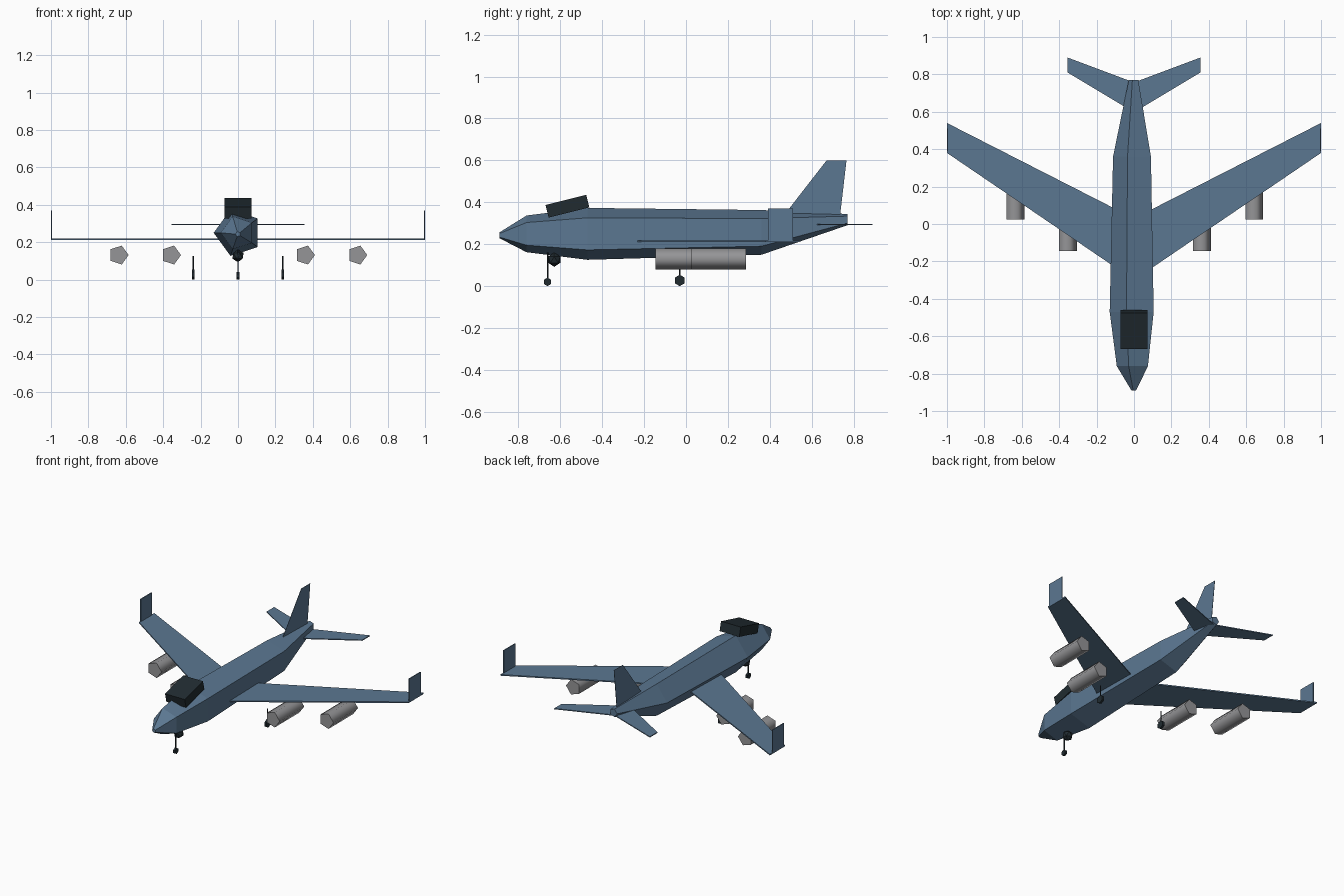
import bpy, bmesh, math
from mathutils import Vector, Matrix

default = bpy.data.objects.get("Cube")
if default:
    bpy.data.objects.remove(default, do_unlink=True)


def material(name, rgb):
    m = bpy.data.materials.new(name)
    m.use_nodes = True
    m.diffuse_color = (*rgb, 1)
    m.node_tree.nodes["Principled BSDF"].inputs["Base Color"].default_value = (*rgb, 1)
    return m


BLUE = material("slate_blue", (0.105, 0.185, 0.285))
DARK = material("near_black", (0.015, 0.024, 0.030))
GREY = material("engine_grey", (0.30, 0.30, 0.31))


def finish(name, bm, mat):
    bmesh.ops.recalc_face_normals(bm, faces=bm.faces)
    mesh = bpy.data.meshes.new(name)
    bm.to_mesh(mesh)
    bm.free()
    mesh.materials.append(mat)
    obj = bpy.data.objects.new(name, mesh)
    bpy.context.collection.objects.link(obj)
    return obj


def loft(name, rings, mat):
    """Skin a list of equal-length rings and cap both ends."""
    bm = bmesh.new()
    loops = [[bm.verts.new(p) for p in ring] for ring in rings]
    for a, b in zip(loops, loops[1:]):
        for i in range(len(a)):
            j = (i + 1) % len(a)
            bm.faces.new((a[i], a[j], b[j], b[i]))
    bm.faces.new(loops[0])
    bm.faces.new(loops[-1])
    return finish(name, bm, mat)


def prism(name, outline, axis, lo, hi, mat):
    """Extrude a 2D outline along axis 0, 1 or 2."""
    def place(p, d):
        q = list(p)
        q.insert(axis, d)
        return Vector(q)
    return loft(name, [[place(p, d) for p in outline] for d in (lo, hi)], mat)


def polygon(sides, r, u=0, v=0, start=0):
    angles = [start + math.tau * i / sides for i in range(sides)]
    return [(u + r * math.cos(a), v + r * math.sin(a)) for a in angles]


def mirror(obj):
    obj.modifiers.new("Mirror", 'MIRROR').use_axis[0] = True


# Five-sided fuselage: station y, centre height, radius
stations = [(-0.89, 0.243, 0.014), (-0.76, 0.25, 0.092), (-0.47, 0.25, 0.13),
            (0.36, 0.257, 0.112), (0.77, 0.318, 0.028)]
loft("fuselage", [[(x, y, z) for x, z in polygon(5, r, 0, cz, math.pi)]
                  for y, cz, r in stations], BLUE)

# Swept wings, winglets and tail surfaces
mirror(prism("wings", [(0, -0.30), (1, 0.38), (1, 0.54), (0, 0.03)], 2, 0.211, 0.219, BLUE))
mirror(prism("winglets", [(0.39, 0.212), (0.51, 0.212), (0.51, 0.37), (0.39, 0.37)],
             0, 0.994, 1.0, BLUE))
mirror(prism("tailplane", [(0, 0.597), (0.355, 0.81), (0.355, 0.89), (0, 0.757)],
             2, 0.292, 0.298, BLUE))
prism("tail_fin", [(0.437, 0.30), (0.67, 0.60), (0.765, 0.60), (0.73, 0.30)],
      0, -0.001, 0.001, BLUE)

# Tilted cockpit block
bm = bmesh.new()
bmesh.ops.create_cube(bm, size=1)
bmesh.ops.scale(bm, vec=(0.146, 0.2, 0.062), verts=bm.verts)
bmesh.ops.rotate(bm, matrix=Matrix.Rotation(math.radians(14), 3, 'X'), verts=bm.verts)
bmesh.ops.translate(bm, vec=(0, -0.565, 0.382), verts=bm.verts)
finish("cockpit", bm, DARK)

# Engines: smooth sides, flat ends
for side, sign in (("left", 1), ("right", -1)):
    for spot, x, y in (("inner", 0.358, -0.145), ("outer", 0.638, 0.025)):
        engine = prism(f"{side}_{spot}_engine", polygon(5, 0.053, sign * x, 0.131),
                       1, y, y + 0.26, GREY)
        for face in engine.data.polygons:
            face.use_smooth = len(face.vertices) == 4
        bpy.ops.object.select_all(action='DESELECT')
        engine.select_set(True)
        bpy.context.view_layer.objects.active = engine
        bpy.ops.object.shade_smooth_by_angle(angle=math.radians(80))


# Landing gear: hexagonal wheel on a thin strut
def gear(name, x, y, r, top):
    prism(name + "_wheel", polygon(6, r, y, r + 0.001, math.pi / 2),
          0, x - 0.007, x + 0.007, DARK)
    prism(name + "_strut", polygon(6, 0.004, x, y), 2, r, top, DARK)


gear("nose", 0, -0.66, 0.02, 0.16)
gear("left_main", 0.24, -0.03, 0.027, 0.125)
gear("right_main", -0.24, -0.03, 0.027, 0.125)

# Sensor ball under the nose
bm = bmesh.new()
bmesh.ops.create_icosphere(bm, subdivisions=1, radius=0.034,
                           matrix=Matrix.Translation((0, -0.628, 0.127)))
finish("chin_ball", bm, DARK)
